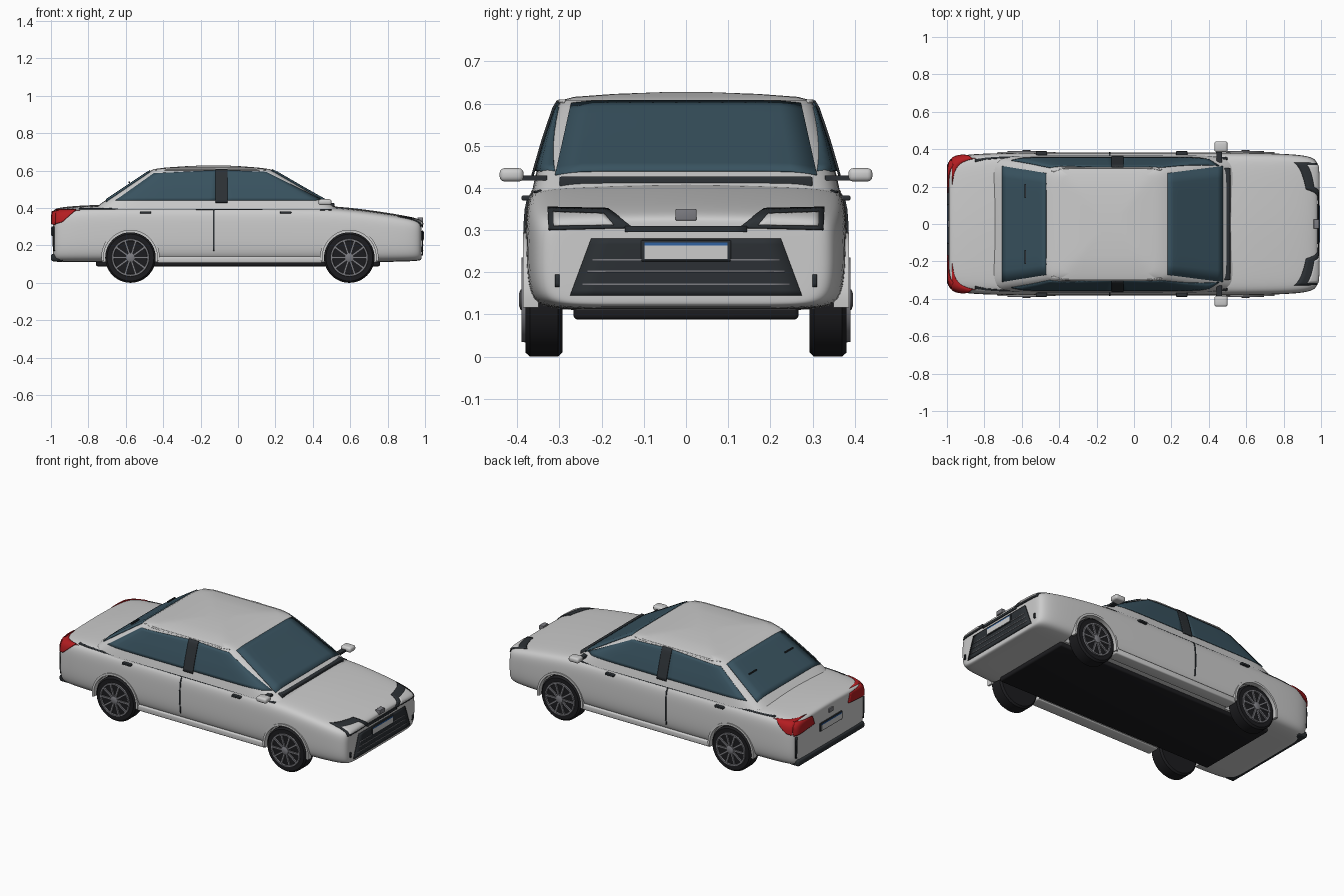
import bpy, bmesh, math
from mathutils import Vector, Matrix
from mathutils.bvhtree import BVHTree

if "Cube" in bpy.data.objects:
    bpy.data.objects.remove(bpy.data.objects["Cube"])


def material(name, r, g, b):
    m = bpy.data.materials.new(name)
    m.diffuse_color = (r, g, b, 1)
    m.use_nodes = True
    m.node_tree.nodes["Principled BSDF"].inputs["Base Color"].default_value = m.diffuse_color
    return m


DARK = material("dark_trim", .025, .03, .035)
RUBBER = material("rubber", .012, .012, .014)
GLASS = material("tinted_glass", .04, .085, .115)
RED = material("red_lens", .45, .012, .015)
RIM = material("rim_metal", .2, .2, .22)
BLUE = material("blue_strip", .03, .12, .35)


def finish(name, bm, mat=None):
    bmesh.ops.recalc_face_normals(bm, faces=bm.faces)
    me = bpy.data.meshes.new(name)
    bm.to_mesh(me)
    bm.free()
    ob = bpy.data.objects.new(name, me)
    bpy.context.collection.objects.link(ob)
    if mat:
        me.materials.append(mat)
    return ob


def loft(name, rings, mat=None):
    bm = bmesh.new()
    vs = [[bm.verts.new(p) for p in r] for r in rings]
    n = len(rings[0])
    for a, b in zip(vs, vs[1:]):
        for i in range(n):
            bm.faces.new((a[i], a[(i + 1) % n], b[(i + 1) % n], b[i]))
    bm.faces.new(vs[0])
    bm.faces.new(vs[-1])
    return finish(name, bm, mat)


def box(name, x, y, z, mat=None, bevel=0.0):
    bm = bmesh.new()
    bmesh.ops.create_cube(bm, size=1)
    for v in bm.verts:
        v.co = [(r[0] + r[1]) / 2 + c * (r[1] - r[0]) for r, c in zip((x, y, z), v.co)]
    if bevel:
        bmesh.ops.bevel(bm, geom=bm.edges[:], offset=bevel, segments=3, affect='EDGES', profile=.5)
    return finish(name, bm, mat)


def lathe(name, cx, cz, s, profile, mat=None, closed=False, n=48):
    """Revolve (radius, y) points about a wheel axle."""
    rings = [[(cx + r * math.cos(t), s * y, cz + r * math.sin(t))
              for t in (2 * math.pi * i / n for i in range(n))] for r, y in profile]
    if not closed:
        return loft(name, rings, mat)
    bm = bmesh.new()
    vs = [[bm.verts.new(p) for p in r] for r in rings]
    for a, b in zip(vs, vs[1:] + vs[:1]):
        for i in range(n):
            bm.faces.new((a[i], a[(i + 1) % n], b[(i + 1) % n], b[i]))
    return finish(name, bm, mat)


def bake(ob):
    dg = bpy.context.evaluated_depsgraph_get()
    me = bpy.data.meshes.new_from_object(ob.evaluated_get(dg))
    ob.modifiers.clear()
    ob.data = me


def tree(ob):
    return BVHTree.FromPolygons([v.co.copy() for v in ob.data.vertices],
                                [p.vertices[:] for p in ob.data.polygons])


def patch(name, bvh, axis, s, quad, mat=None, off=.002, n=10):
    """Drape a four-cornered panel on a surface, seen along one axis."""
    a, b, c, d = (Vector(q) for q in quad)
    out = Vector((0, 0, 0))
    out[axis] = s
    u, v = [i for i in range(3) if i != axis]
    bm = bmesh.new()
    grid = []
    for i in range(n + 1):
        row = []
        for j in range(n + 1):
            p2 = a.lerp(b, i / n).lerp(d.lerp(c, i / n), j / n)
            p = out * 2
            p[u], p[v] = p2
            hit = bvh.ray_cast(p, -out)[0]
            if hit is None:
                p[axis] = s * (.93 if axis == 0 else .36)
                hit = bvh.find_nearest(p)[0]
            row.append(bm.verts.new(hit + out * off))
        grid.append(row)
    for i in range(n):
        for j in range(n):
            bm.faces.new((grid[i][j], grid[i + 1][j], grid[i + 1][j + 1], grid[i][j + 1]))
    ob = finish(name, bm, mat)
    m = ob.modifiers.new("thickness", 'SOLIDIFY')
    m.thickness, m.offset = .006, 0
    return ob


# Lower body: sections along the length
half = [(0, 0), (.45, 0), (.82, 0), (.94, .05), (.985, .17), (1, .36), (1, .6),
        (.995, .8), (.965, .93), (.87, .985), (.5, 1.005), (0, 1.02)]
section = half + [(-y, z) for y, z in half[-2:0:-1]]
stations = [(-.985, .33, .12, .385), (-.975, .35, .112, .393), (-.93, .368, .11, .402),
            (-.8, .378, .11, .412), (-.55, .382, .11, .415), (0, .382, .11, .415), (.45, .382, .11, .412),
            (.65, .38, .11, .392), (.82, .375, .112, .368), (.92, .366, .115, .35),
            (.965, .35, .118, .336), (.978, .33, .122, .326)]


def ring(x, w, b, t, k=1.0):
    m = (b + t) / 2
    return [(x, y * w * k, m + (b + z * (t - b) - m) * k) for y, z in section]


first, last = stations[0], stations[-1]
rings = [ring(-.99, *first[1:], .6), ring(-.99, *first[1:], .93)] + [ring(*s) for s in stations]
rings += [ring(.982, *last[1:], .93), ring(.982, *last[1:], .6)]
body = loft("body", rings)
body.modifiers.new("smooth", 'SUBSURF').levels = 2
bake(body)
skin = tree(body)

# Wheel wells
WHEELS, R = (-.575, .595), .135
for cx in WHEELS:
    for s in (1, -1):
        cut = lathe("well_cutter", cx, .138, s, [(.152, .28), (.152, .5)])
        m = body.modifiers.new("well", 'BOOLEAN')
        m.operation, m.object, m.solver = 'DIFFERENCE', cut, 'EXACT'
        bake(body)
        bpy.data.objects.remove(cut)

# Cabin: rounded rectangles stacked upwards
def deck(z, x0, x1, w, n=64):
    pts = []
    for i in range(n):
        t = 2 * math.pi * (i + .5) / n
        c, s = math.cos(t), math.sin(t)
        pts.append(((x0 + x1) / 2 + (x1 - x0) / 2 * math.copysign(abs(c) ** .2, c),
                    w * math.copysign(abs(s) ** .2, s), z))
    return pts


cabin = loft("cabin", [deck(*d) for d in (
    (.37, -.8, .57, .37), (.43, -.725, .49, .357), (.51, -.605, .348, .334), (.59, -.485, .21, .307),
    (.608, -.45, .17, .296), (.616, -.39, .11, .265), (.623, -.29, .02, .17), (.627, -.2, -.06, .06))])
shell = tree(cabin)

# Windows
patch("windscreen", shell, 2, 1, [(.475, -.31), (.475, .31), (.18, .272), (.18, -.272)], GLASS)
patch("rear_window", shell, 2, 1, [(-.705, -.31), (-.705, .31), (-.47, .272), (-.47, -.272)], GLASS)
for s in (1, -1):
    patch("rear_side_window", shell, 1, s, [(-.655, .44), (-.1, .44), (-.1, .602), (-.45, .585)], GLASS)
    patch("front_side_window", shell, 1, s, [(-.08, .44), (.455, .44), (.15, .592), (-.08, .602)], GLASS)
    patch("door_pillar", shell, 1, s, [(-.12, .428), (-.055, .428), (-.055, .607), (-.12, .607)], DARK, .007)
    patch("roof_rail", shell, 1, s, [(-.44, .602), (.15, .602), (.14, .608), (-.43, .608)], None, .003)
    box("rear_wiper", (-.585, -.578), sorted((s * .14, s * .215)), (.535, .542), DARK)
box("cowl", (.47, .515), (-.3, .3), (.395, .427), DARK, .005)

# Nose
patch("grille", skin, 0, 1, [(-.275, .145), (.275, .145), (.225, .28), (-.225, .28)], DARK, .004)
for z in (.17, .2, .228):
    w = .255 - (z - .145) * .4
    patch("grille_slat", skin, 0, 1, [(-w, z), (w, z), (w, z + .004), (-w, z + .004)], RIM, .007)
patch("nose_strip", skin, 0, 1, [(-.145, .295), (.145, .295), (.145, .31), (-.145, .31)], DARK, .004)
box("nose_badge_plate", (.96, .99), (-.025, .025), (.323, .35), RIM, .003)
for s in (1, -1):
    def q(*pts):
        return [(s * y, z) for y, z in pts]
    patch("headlight_frame", skin, 0, 1, q((.325, .3), (.125, .305), (.185, .35), (.328, .353)), DARK, .003)
    patch("headlight_lens", skin, 0, 1, q((.314, .31), (.17, .312), (.195, .338), (.315, .342)), None, .007)
    patch("fog_slit", skin, 0, 1, q((.3, .165), (.31, .165), (.31, .195), (.3, .195)), DARK, .003, 3)
    # Tail lights wrapping round the corner
    patch("tail_light", skin, 0, -1, q((.165, .325), (.345, .31), (.352, .388), (.185, .378)), RED, .006)
    patch("tail_light_side", skin, 1, s, [(-.975, .315), (-.94, .325), (-.865, .392), (-.972, .392)], RED, .006)
    patch("tail_slit", skin, 0, -1, q((.325, .17), (.335, .17), (.335, .3), (.325, .3)), DARK, .003, 4)
for e, z in ((1, .23), (-1, .255)):
    end = .985 if e > 0 else .99
    box("plate_frame", sorted((e * (end - .02), e * (end + .008))), (-.107, .107), (z - .004, z + .046), DARK, .003)
    box("plate", sorted((e * end, e * (end + .01))), (-.098, .098), (z + .002, z + .034))
    box("plate_strip", sorted((e * end, e * (end + .01))), (-.098, .098), (z + .034, z + .041), BLUE)
box("boot_badge_plate", (-.998, -.97), (-.02, .02), (.335, .36), RIM, .003)
box("rear_bumper", (-1, -.93), (-.325, .325), (.115, .155), DARK, .012)

# Underbody and flanks
box("underbody", (-.76, .76), (-.267, .267), (.088, .125), RUBBER, .01)
for s in (1, -1):
    box("side_sill", (-.43, .45), sorted((s * .3, s * .378)), (.106, .142), None, .008)
    patch("door_gap", skin, 1, s, [(-.133, .17), (-.126, .17), (-.126, .395), (-.133, .395)], DARK, .001)
    patch("belt_line", skin, 1, s, [(-.85, .392), (.5, .388), (.5, .393), (-.85, .397)], DARK, .001, 24)
    for x in (-.495, .255):
        box("door_handle", (x - .03, x + .03), sorted((s * .365, s * .39)), (.37, .382), DARK, .004)
    box("mirror_stalk", (.44, .47), sorted((s * .33, s * .4)), (.418, .43), DARK)
    box("mirror", (.43, .5), sorted((s * .385, s * .442)), (.415, .447), None, .012)

# Wheels and arch trims
for cx in WHEELS:
    for s in (1, -1):
        lathe("tyre", cx, R, s, [(.1, .293), (.125, .293), (R, .303), (R, .37), (.125, .381), (.1, .381)], RUBBER)
        lathe("rim_ring", cx, R, s, [(.088, .375), (.102, .375), (.1, .39), (.091, .39)], RIM, True)
        lathe("hub", cx, R, s, [(.024, .37), (.024, .392), (.015, .396)], RIM, n=20)
        bm = bmesh.new()
        for i in range(10):
            turn = Matrix.Translation((cx, s * .384, R)) @ Matrix.Rotation(i * math.pi / 5, 4, 'Y')
            bmesh.ops.create_cube(bm, size=1, matrix=turn @ Matrix.Translation((.056, 0, 0))
                                  @ Matrix.Diagonal((.075, .012, .011, 1)))
        finish("spokes", bm, RIM)
        arch = []
        for i in range(33):
            t = math.radians(-8 + 196 * i / 32)
            arch.append([(cx + r * math.cos(t), s * y, .138 + r * math.sin(t))
                         for r, y in ((.143, .35), (.143, .386), (.156, .386), (.156, .35))])
        loft("wheel_arch_trim", arch)

# Smooth shading with kept edges
bpy.ops.object.select_all(action='SELECT')
bpy.context.view_layer.objects.active = body
bpy.ops.object.shade_smooth_by_angle(angle=math.radians(35))
